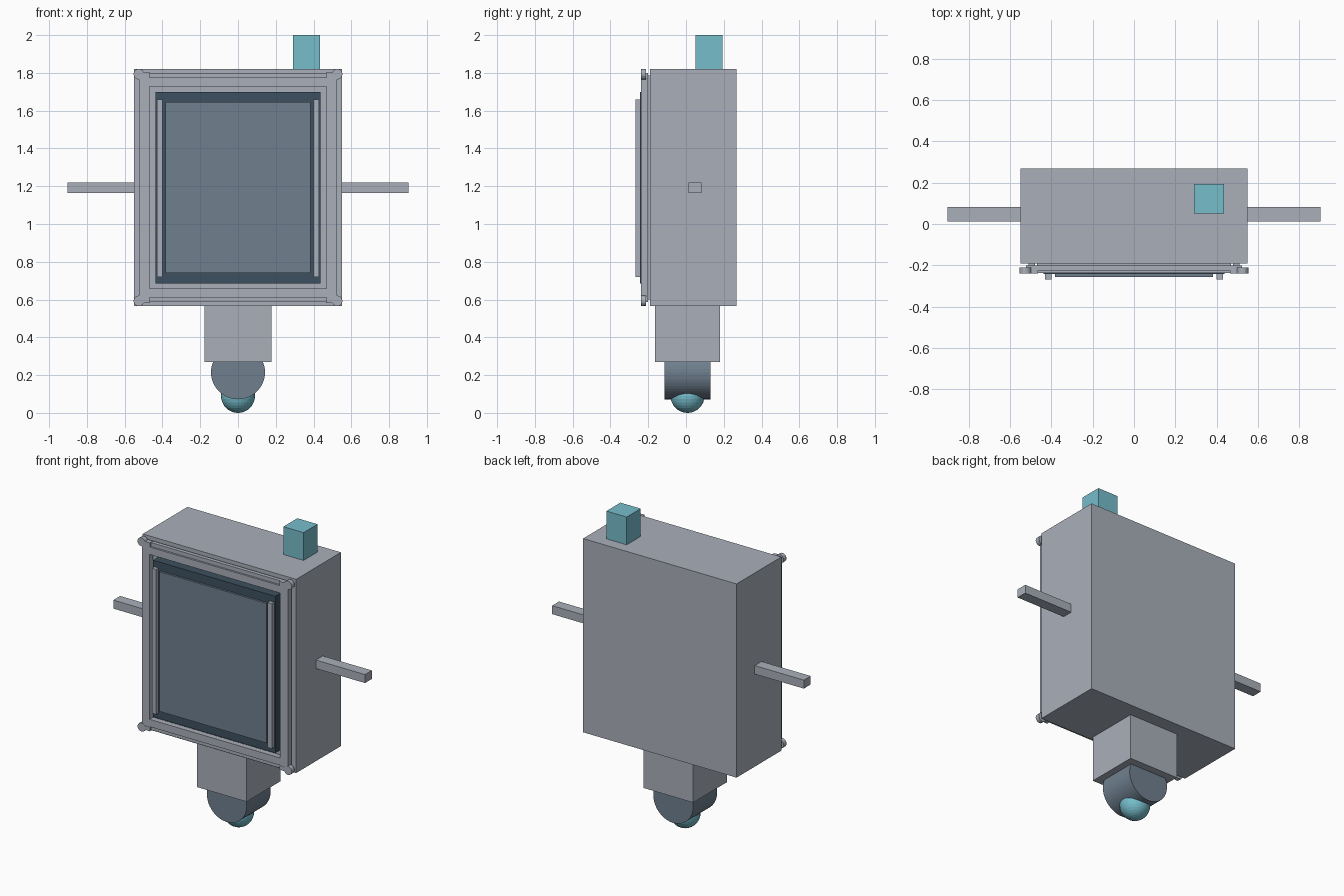
import bpy
from math import pi

cube = bpy.data.objects.get("Cube")
if cube:
    bpy.data.objects.remove(cube, do_unlink=True)


def material(name, rgb):
    m = bpy.data.materials.new(name)
    m.use_nodes = True
    m.diffuse_color = (*rgb, 1)
    m.node_tree.nodes["Principled BSDF"].inputs["Base Color"].default_value = (*rgb, 1)
    return m


GREY = material("light grey", (0.40, 0.43, 0.49))
SLATE = material("slate blue", (0.16, 0.215, 0.275))
DARK = material("dark slate", (0.048, 0.08, 0.115))
CYAN = material("cyan", (0.18, 0.51, 0.60))


def finish(name, mat):
    ob = bpy.context.object
    ob.name = name
    ob.data.materials.append(mat)
    return ob


def box(name, mat, x, y, z):
    """Box given as (min, max) pairs on each axis."""
    spans = (x, y, z)
    bpy.ops.mesh.primitive_cube_add(size=1, location=[(a + b) / 2 for a, b in spans])
    ob = finish(name, mat)
    ob.scale = [b - a for a, b in spans]
    return ob


def cylinder(name, mat, radius, depth, location, sides):
    bpy.ops.mesh.primitive_cylinder_add(vertices=sides, radius=radius, depth=depth,
                                        location=location, rotation=(pi / 2, 0, 0))
    return finish(name, mat)


def span(a, b, side, centre=0):
    """Span mirrored about the centre when side is -1."""
    return sorted((centre + side * a, centre + side * b))


MID = 1.193  # height of the cabinet's middle
RAIL_Y = (-0.237, -0.2)

# Cabinet and top block
box("cabinet", GREY, (-0.55, 0.55), (-0.19, 0.268), (0.565, 1.82))
box("top_block", CYAN, (0.29, 0.435), (0.05, 0.193), (1.82, 2.0))

# Neck, rounded foot and ball
box("neck", GREY, (-0.177, 0.177), (-0.165, 0.18), (0.27, 0.565))
cylinder("foot_cylinder", SLATE, 0.143, 0.245, (0, 0.008, 0.215), 48)
bpy.ops.mesh.primitive_uv_sphere_add(segments=32, ring_count=16, radius=0.09,
                                     location=(0, 0.008, 0.09))
finish("foot_ball", CYAN)

# Screen assembly
box("screen_surround", DARK, (-0.438, 0.438), (-0.243, -0.185), (0.685, 1.70))
box("screen", SLATE, (-0.383, 0.383), (-0.256, -0.24), (0.74, 1.645))

for side, label in ((1, "left"), (-1, "right")):
    # Side arm, screen grip and upright rail
    box(label + "_arm", GREY, span(0.54, 0.902, side), (0.012, 0.082), (1.165, 1.22))
    box(label + "_grip", GREY, span(0.40, 0.43, side), (-0.268, -0.24), (0.72, 1.66))
    box(label + "_rail", GREY, span(0.468, 0.523, side), RAIL_Y, (0.586, 1.80))
    box(label + "_rail_spacer", GREY, span(0.478, 0.51, side), (-0.205, -0.185), (0.60, 1.785))

for side, label in ((1, "top"), (-1, "bottom")):
    # Cross rail with a set-back lip along its outer edge
    box(label + "_rail", GREY, (-0.468, 0.468), RAIL_Y, span(0.534, 0.582, side, MID))
    box(label + "_lip", GREY, (-0.468, 0.468), (-0.225, -0.2), span(0.58, 0.607, side, MID))
    box(label + "_rail_spacer", GREY, (-0.468, 0.468), (-0.205, -0.185),
        span(0.545, 0.59, side, MID))
    # Corner pins with short tabs
    for sx, end in ((1, "left"), (-1, "right")):
        name = f"{label}_{end}_corner"
        cylinder(name + "_pin", GREY, 0.028, 0.028, (sx * 0.525, -0.225, MID + side * 0.6), 16)
        box(name + "_tab", GREY, span(0.465, 0.52, sx), (-0.239, -0.212),
            span(0.584, 0.61, side, MID))
